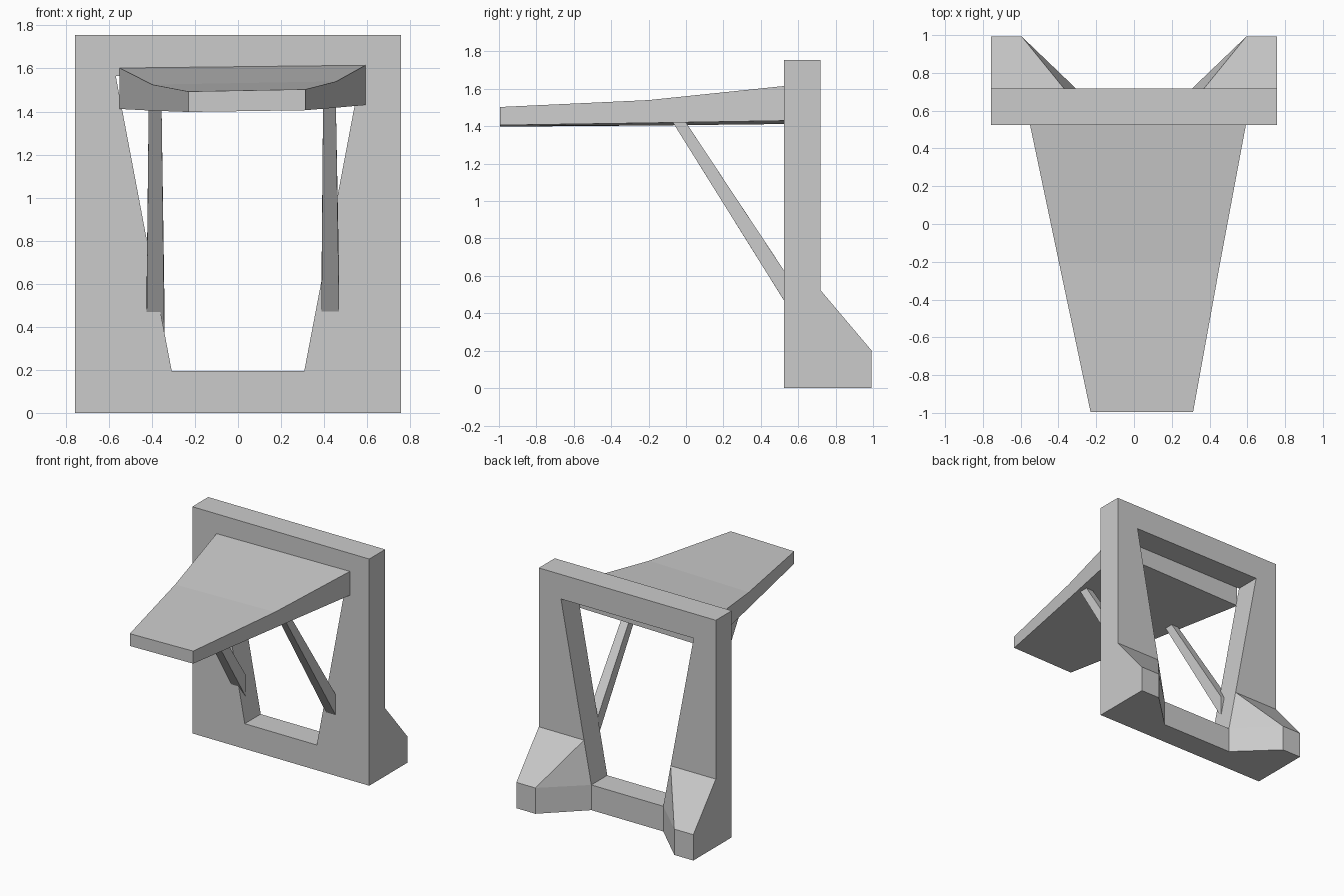
import bpy, bmesh

if "Cube" in bpy.data.objects:
    bpy.data.objects.remove(bpy.data.objects["Cube"])


def make(name, verts, faces):
    me = bpy.data.meshes.new(name)
    bm = bmesh.new()
    vs = [bm.verts.new(v) for v in verts]
    for f in faces:
        bm.faces.new([vs[i] for i in f])
    bmesh.ops.recalc_face_normals(bm, faces=bm.faces)
    bm.to_mesh(me)
    bm.free()
    ob = bpy.data.objects.new(name, me)
    bpy.context.collection.objects.link(ob)
    return ob


def loft(name, sections):
    """Join a chain of four-point sections and cap both ends."""
    verts = [p for s in sections for p in s]
    n = len(sections)
    faces = [(0, 1, 2, 3), tuple(range(4 * n - 4, 4 * n))]
    for k in range(n - 1):
        for i in range(4):
            j = (i + 1) % 4
            faces.append((4 * k + i, 4 * k + j, 4 * k + 4 + j, 4 * k + 4 + i))
    return make(name, verts, faces)


# Upright frame with tapered opening and rear feet (half, then mirrored)
outline = [(0, 0), (.308, 0), (.758, 0), (.758, .525), (.758, 1.755), (0, 1.755),
           (0, 1.565), (.568, 1.565), (.371, .525), (.308, .195), (0, .195)]
n = len(outline)
verts = [(x, y, z) for y in (.523, .718) for x, z in outline]
foot = len(verts)
verts += [(.595, .993, 0), (.758, .993, 0), (.758, .993, .2), (.595, .993, .2)]
cells = [(0, 1, 9, 10), (3, 4, 7, 8), (4, 5, 6, 7)]
faces = cells + [(1, 2, 3, 8, 9)] + [tuple(i + n for i in c) for c in cells]
faces += [(i, i + 1, i + 1 + n, i + n) for i in range(n - 1) if i != 5]
A, B, C, D = range(foot, foot + 4)
faces += [(A, B, C, D), (D, C, n + 3, n + 8), (B, n + 2, n + 3, C),
          (A, n + 1, n + 2, B), (A, D, n + 9, n + 1), (D, n + 8, n + 9)]
frame = make("upright_frame", verts, faces)
mirror = frame.modifiers.new("Mirror", "MIRROR")
mirror.use_clip = True

# Tapered shelf: y, left x, right x, bottom z left/right, top z left/right
shelf = [(.523, -.55, .592, 1.412, 1.43, 1.602, 1.615),
         (-.2, -.398, .457, 1.404, 1.418, 1.525, 1.54),
         (-.995, -.23, .313, 1.398, 1.406, 1.493, 1.503)]
loft("tapered_shelf", [[(l, y, bl), (r, y, br), (r, y, tr), (l, y, tl)]
                       for y, l, r, bl, br, tl, tr in shelf])


# Diagonal braces under the shelf
def brace(name, top, bottom, end):
    lo, hi = .47 - 1.61 * (end - .523), .63 - 1.5 * (end - .523)
    (a, b), (c, d) = top, bottom
    loft(name, [[(a, -.07, 1.42), (b, -.07, 1.42), (b, 0, 1.42), (a, 0, 1.42)],
                [(c, end, lo), (d, end, lo), (d, end, hi), (c, end, hi)]])


brace("left_brace", (-.415, -.355), (-.425, -.342), .585)
brace("right_brace", (.395, .455), (.388, .47), .523)
